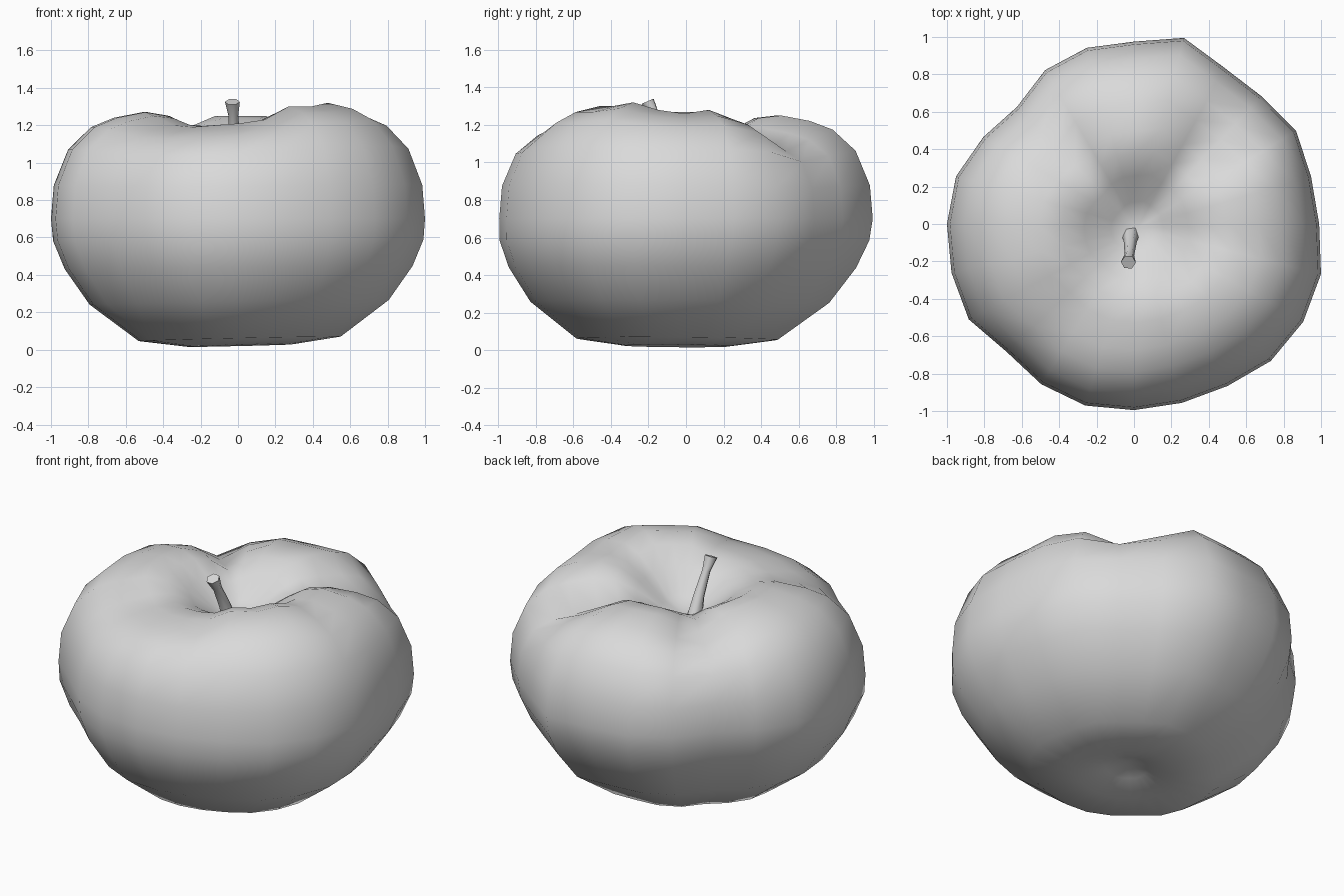
import bpy
import bmesh
import math
from mathutils import Vector

cube = bpy.data.objects.get("Cube")
if cube:
    bpy.data.objects.remove(cube, do_unlink=True)


def make_material(name, colour):
    mat = bpy.data.materials.new(name)
    mat.use_nodes = True
    mat.diffuse_color = colour
    mat.node_tree.nodes["Principled BSDF"].inputs["Base Color"].default_value = colour
    return mat


def skin_rings(name, rings, start, end, material, angle):
    """Join closed rings into a tube, closed by a fan onto a point at each end."""
    bm = bmesh.new()
    loops = [[bm.verts.new(point) for point in ring] for ring in rings]
    count = len(loops[0])
    first, last = bm.verts.new(start), bm.verts.new(end)
    for i in range(count):
        j = (i + 1) % count
        bm.faces.new((first, loops[0][j], loops[0][i]))
        bm.faces.new((last, loops[-1][i], loops[-1][j]))
        for low, high in zip(loops, loops[1:]):
            bm.faces.new((low[i], low[j], high[j], high[i]))
    bmesh.ops.recalc_face_normals(bm, faces=bm.faces)
    mesh = bpy.data.meshes.new(name)
    bm.to_mesh(mesh)
    bm.free()
    mesh.materials.append(material)
    obj = bpy.data.objects.new(name, mesh)
    bpy.context.collection.objects.link(obj)
    bpy.ops.object.select_all(action="DESELECT")
    obj.select_set(True)
    bpy.context.view_layer.objects.active = obj
    bpy.ops.object.shade_smooth_by_angle(angle=math.radians(angle))
    return obj


grey = make_material("plain grey", (0.7, 0.7, 0.7, 1.0))

# Lobed outline: widest radius and shoulder height at even steps around the fruit
radii = [.99, .98, 1, .965, .965, 1.03, .975, .975, .95, .885, .93, .985,
         1, 1.01, 1.02, .965, .99, 1.005, .995, .99, 1, 1.035, 1.045, 1.035]
heights = [1.26, 1.28, 1.23, 1.1, 1.18, 1.25, 1.25, 1.25, 1.2, 1.13, 1.23, 1.27,
           1.27, 1.27, 1.25, 1.2, 1.19, 1.2, 1.21, 1.23, 1.3, 1.3, 1.32, 1.28]

# Side profile from the base to the dimple: width, height, share of lobing
profile = [(.12, .06, 0), (.28, .015, 0), (.54, .045, 0), (.8, .24, 0),
           (.93, .43, 0), (.99, .58, 0), (1, .7, 0), (.985, .88, .3),
           (.91, 1.07, .6), (.79, 1.19, .9), (.67, 1.24, 1), (.52, 1.27, 1),
           (.4, 1.25, .7), (.28, 1.18, .4), (.14, 1.07, .1)]

WAIST, SHOULDER = 0.7, 1.27
DIMPLE = Vector((0.02, -0.02, 1.01))
BASE = Vector((0.01, -0.05, 0.1))
BASE_TILT = 0.05


def fruit_ring(width, height, lobing):
    """One level of the fruit, sliding toward the base or the dimple."""
    lowness = max(0, 1 - height / WAIST)
    shift = DIMPLE * (1 - width) if height > WAIST else BASE * lowness
    ring = []
    for i, (radius, rim) in enumerate(zip(radii, heights)):
        angle = math.tau * i / len(radii)
        if height > WAIST:
            rise = (rim - WAIST) / (SHOULDER - WAIST)
            z = WAIST + (height - WAIST) * (1 + lobing * (rise - 1))
        else:
            tilt = (1 + math.cos(angle + 0.35)) / 2
            z = height + BASE_TILT * lowness * tilt * width
        ring.append((width * radius * math.cos(angle) + shift.x,
                     width * radius * math.sin(angle) + shift.y, z))
    return ring


skin_rings("fruit_body", [fruit_ring(*row) for row in profile],
           BASE, DIMPLE, grey, 80)

# Stem: a thin stalk leaning forward, flared at its cut end
stem_path = [((-.02, -.05, .98), .05), ((-.02, -.1, 1.12), .034),
             ((-.025, -.165, 1.25), .026), ((-.03, -.205, 1.325), .04)]
base, tip = Vector(stem_path[0][0]), Vector(stem_path[-1][0])
lean = (tip - base).to_track_quat("Z", "Y")


def stem_ring(centre, radius, sides=6):
    turns = [math.tau * i / sides for i in range(sides)]
    return [Vector(centre) + lean @ Vector((math.cos(a), math.sin(a), 0)) * radius
            for a in turns]


skin_rings("stem", [stem_ring(*row) for row in stem_path], base, tip, grey, 70)
